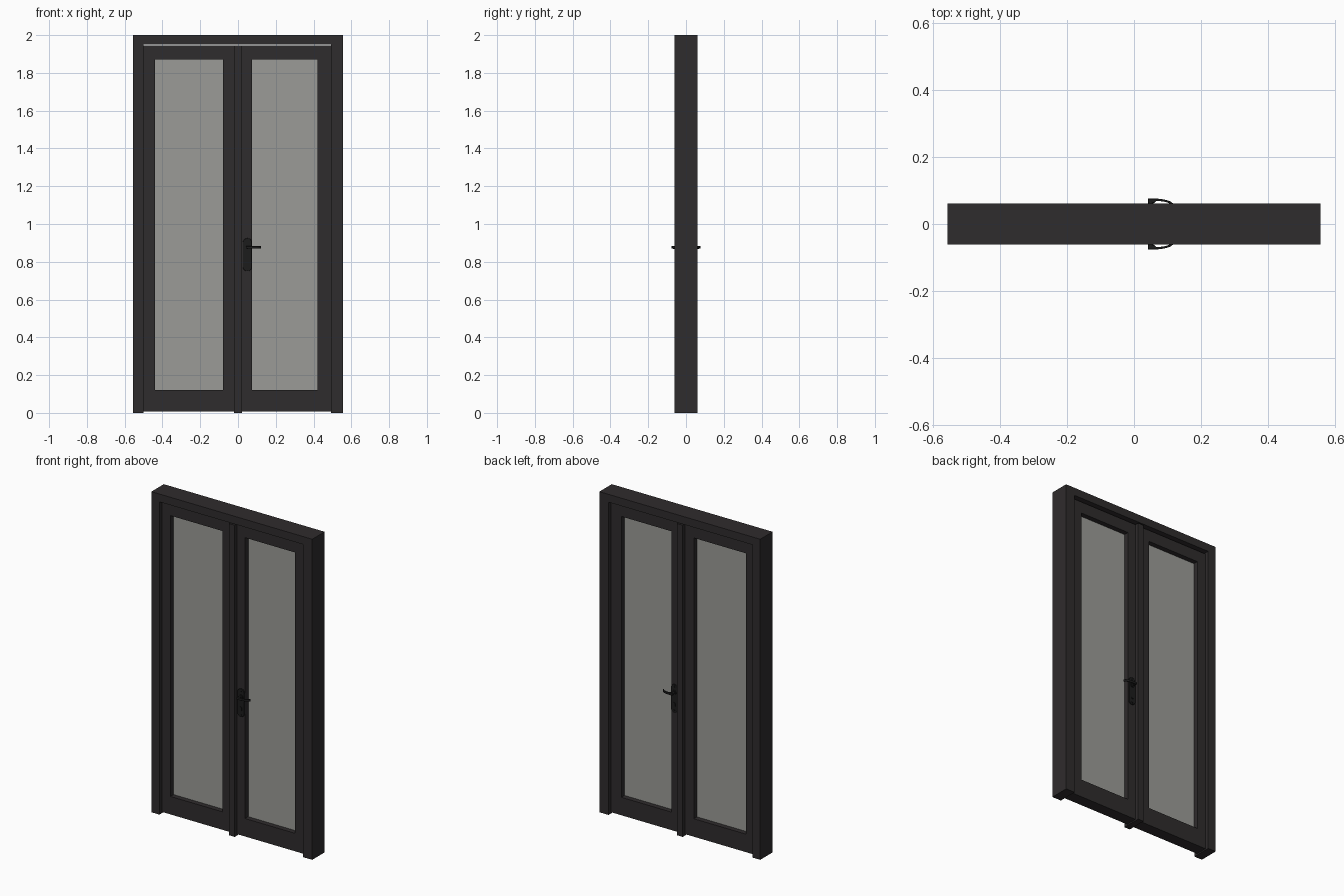
import bpy, bmesh, math
from mathutils import Vector

if "Cube" in bpy.data.objects:
    bpy.data.objects.remove(bpy.data.objects["Cube"])


def material(name, color):
    m = bpy.data.materials.new(name)
    m.diffuse_color = color
    m.use_nodes = True
    m.node_tree.nodes["Principled BSDF"].inputs["Base Color"].default_value = m.diffuse_color
    return m


DARK = material("dark_frame", (0.028, 0.025, 0.026, 1))
BLACK = material("black_metal", (0.012, 0.012, 0.012, 1))
GLASS = material("tinted_glass", (0.33, 0.33, 0.31, 0.55))


def finish(name, bm, mat, bevel=0.0, smooth=False):
    bmesh.ops.recalc_face_normals(bm, faces=bm.faces)
    me = bpy.data.meshes.new(name)
    bm.to_mesh(me)
    bm.free()
    me.materials.append(mat)
    ob = bpy.data.objects.new(name, me)
    bpy.context.collection.objects.link(ob)
    if bevel:
        mod = ob.modifiers.new("bevel", "BEVEL")
        mod.width, mod.segments, mod.limit_method = bevel, 2, "ANGLE"
    if smooth:
        bpy.ops.object.select_all(action="DESELECT")
        ob.select_set(True)
        bpy.context.view_layer.objects.active = ob
        bpy.ops.object.shade_smooth_by_angle(angle=math.radians(35))
    return ob


def prism(name, pts, a, b, mat, axis="y", **kw):
    """Extrude an outline: xz outline along y, or xy outline along z."""
    bm = bmesh.new()
    put = (lambda u, v: (u, a, v)) if axis == "y" else (lambda u, v: (u, v, a))
    face = bm.faces.new([bm.verts.new(put(u, v)) for u, v in pts])
    ext = bmesh.ops.extrude_face_region(bm, geom=[face])
    step = Vector((0, b - a, 0)) if axis == "y" else Vector((0, 0, b - a))
    bmesh.ops.translate(bm, vec=step,
                        verts=[g for g in ext["geom"] if isinstance(g, bmesh.types.BMVert)])
    return finish(name, bm, mat, **kw)


def rect(x0, x1, z0, z1):
    return [(x0, z0), (x1, z0), (x1, z1), (x0, z1)]


def ring(name, outer, inner, a, b, mat):
    """Seamless rectangular frame between two outlines."""
    bm = bmesh.new()
    loops = [[bm.verts.new((x, y, z)) for x, z in pts]
             for pts, y in ((outer, a), (inner, a), (inner, b), (outer, b))]
    for k in range(4):
        p, q = loops[k], loops[(k + 1) % 4]
        for i in range(4):
            j = (i + 1) % 4
            bm.faces.new((p[i], p[j], q[j], q[i]))
    return finish(name, bm, mat)


def stadium(cx, z0, z1, r, n=12):
    pts = [(cx + r * math.cos(math.pi * i / n), z1 - r + r * math.sin(math.pi * i / n))
           for i in range(n + 1)]
    return pts + [(cx - r * math.cos(math.pi * i / n), z0 + r - r * math.sin(math.pi * i / n))
                  for i in range(n + 1)]


def disc(cx, cz, r, n=20):
    return [(cx + r * math.cos(math.tau * i / n), cz + r * math.sin(math.tau * i / n))
            for i in range(n)]


D, L = 0.061, 0.037   # half depth of the frame and of the leaves

# outer frame: two jambs and head in one piece, open at the bottom
prism("door_frame", [(-0.555, 0), (-0.5, 0), (-0.5, 1.951), (0.492, 1.951), (0.492, 0),
                     (0.555, 0), (0.555, 2), (-0.555, 2)], -D, D, DARK)

# centre post
prism("centre_post", rect(-0.02, 0.02, 0, 1.944), -D, D, DARK)

# two glazed leaves
for side, x0, x1, g0, g1 in (("left", -0.5, -0.02, -0.44, -0.08),
                             ("right", 0.02, 0.492, 0.075, 0.42)):
    ring(side + "_leaf", rect(x0, x1, 0.008, 1.944), rect(g0, g1, 0.12, 1.872), -L, L, DARK)
    prism(side + "_glass", rect(g0, g1, 0.12, 1.872), -0.006, 0.006, GLASS)

# handle sets on both faces of the right leaf
HX, HZ = 0.05, 0.876
for side, s in (("front", -1), ("back", 1)):
    prism(side + "_handle_plate", stadium(HX, 0.75, 0.925, 0.024), s * L, s * (L + 0.008),
          BLACK, bevel=0.002, smooth=True)
    prism(side + "_handle_collar", disc(HX, HZ, 0.015), s * L, s * (L + 0.014),
          BLACK, smooth=True)
    prism(side + "_handle_spindle", disc(HX, HZ, 0.008), s * L, s * 0.068, BLACK, smooth=True)
    prism(side + "_lock_cylinder", stadium(HX, 0.785, 0.815, 0.008), s * L, s * (L + 0.012),
          BLACK, smooth=True)
    for i, z in enumerate((0.911, 0.764)):
        prism(f"{side}_plate_screw_{i}", disc(HX, z, 0.005, 12), s * L, s * (L + 0.01),
              BLACK, smooth=True)
    # lever that curves back toward the door
    lever = [(0.042, 0.076), (0.066, 0.076), (0.09, 0.073), (0.107, 0.068), (0.117, 0.061),
             (0.123, 0.052), (0.117, 0.051), (0.111, 0.058), (0.103, 0.063), (0.088, 0.067),
             (0.066, 0.069), (0.062, 0.063), (0.042, 0.063)]
    prism(side + "_lever", [(x, s * y) for x, y in lever], HZ - 0.007, HZ + 0.007,
          BLACK, axis="z", bevel=0.0015, smooth=True)
